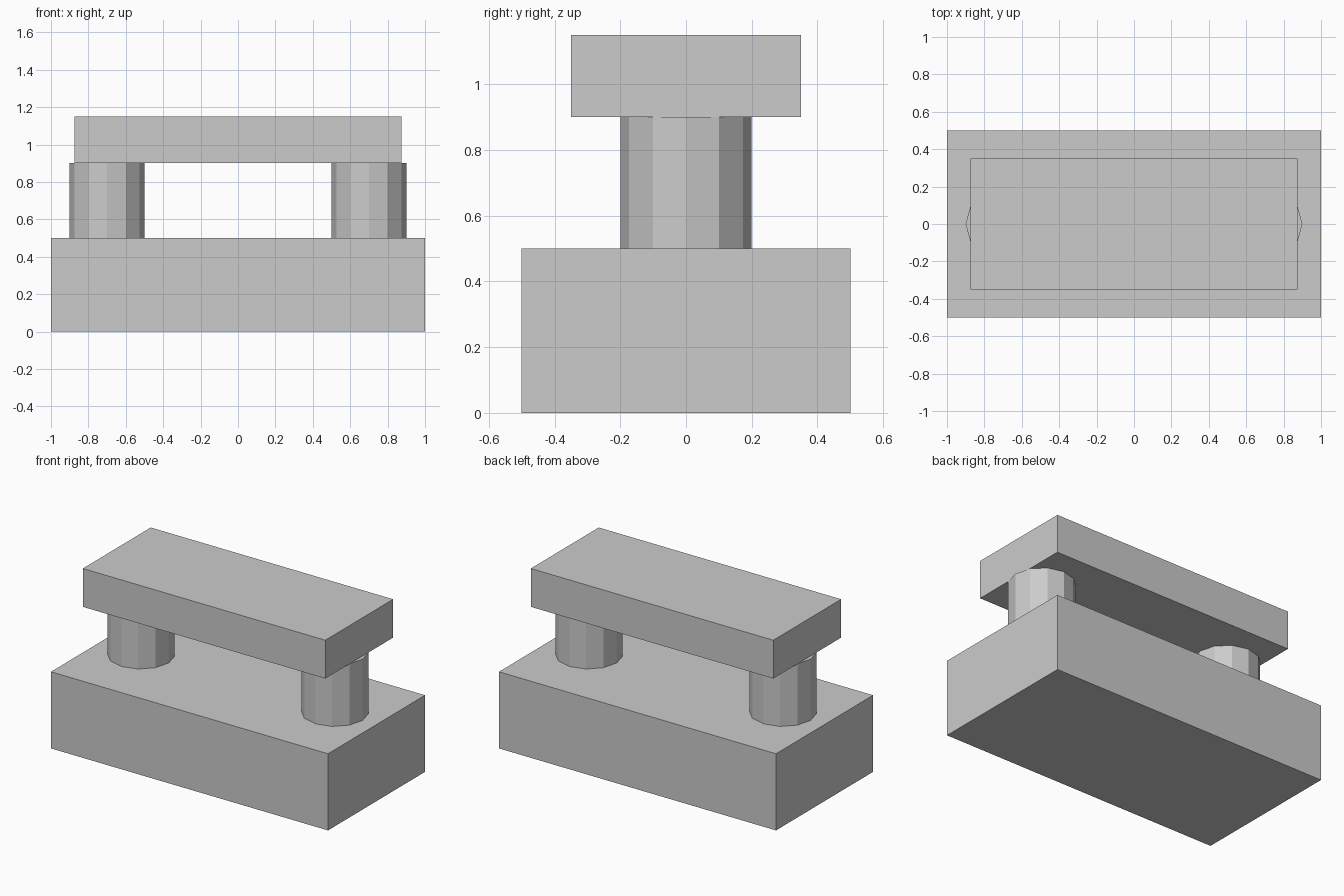
import bpy

default = bpy.data.objects.get("Cube")
if default:
    bpy.data.objects.remove(default, do_unlink=True)

# Single plain grey for every part
grey = bpy.data.materials.new("plain grey")
grey.use_nodes = True
colour = (0.6, 0.6, 0.6, 1)
grey.diffuse_color = colour
grey.node_tree.nodes["Principled BSDF"].inputs["Base Color"].default_value = colour


def finish(name):
    obj = bpy.context.object
    obj.name = name
    obj.data.name = name
    obj.data.materials.append(grey)
    return obj


def block(name, size, bottom):
    """Box centred on the z axis, resting at the given height."""
    bpy.ops.mesh.primitive_cube_add(size=1, location=(0, 0, bottom + size[2] / 2))
    obj = finish(name)
    obj.scale = size
    bpy.ops.object.transform_apply(location=False, rotation=False, scale=True)


def pillar(name, x, bottom, height):
    """Twelve-sided flat-shaded column with a corner pointing along x."""
    bpy.ops.mesh.primitive_cylinder_add(
        vertices=12, radius=0.2, depth=height, location=(x, 0, bottom + height / 2))
    finish(name)


# Base slab, two supports and the beam lying across them
block("base", (2, 1, 0.5), 0)
for side, x in (("left", 0.7), ("right", -0.7)):
    pillar(side + "_pillar", x, 0.5, 0.4)
block("top_beam", (1.75, 0.7, 0.25), 0.9)
